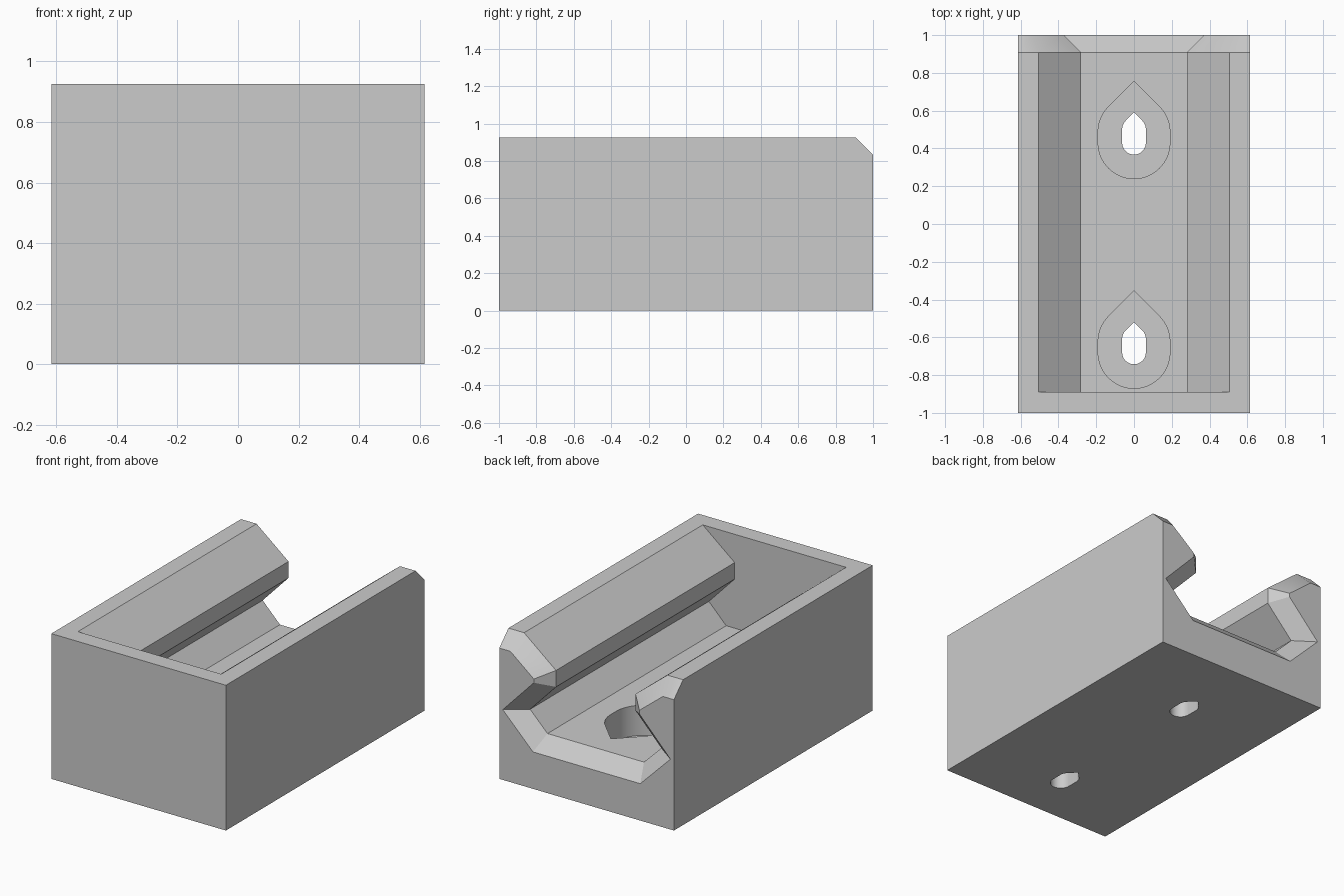
import bpy, bmesh, math
from mathutils import Vector

cube = bpy.data.objects.get("Cube")
if cube:
    bpy.data.objects.remove(cube, do_unlink=True)

HALF_W, HEIGHT, CHAMFER = 0.615, 0.925, 0.092
FLOOR, RECESS_FLOOR = 0.327, 0.135
FRONT, BACK = -1, 1
END_WALL, CHAMFER_START = -0.89, BACK - CHAMFER

grey = bpy.data.materials.new("plain grey")
grey.use_nodes = True
grey.diffuse_color = (0.6, 0.6, 0.6, 1)
grey.node_tree.nodes["Principled BSDF"].inputs["Base Color"].default_value = (0.6, 0.6, 0.6, 1)

bm = bmesh.new()


def face(points):
    """Add a face of the +x half together with its mirror image."""
    bm.faces.new([bm.verts.new(p) for p in points])
    bm.faces.new([bm.verts.new((-x, y, z)) for x, y, z in reversed(points)])


def strip(a, b):
    """Join two point rows with quads."""
    for i in range(len(a) - 1):
        face([a[i], a[i + 1], b[i + 1], b[i]])


def offset(path, d):
    """Move an open path to its right by d with mitred corners."""
    edges = [(q - p).normalized() for p, q in zip(path, path[1:])]
    normals = [Vector((e.y, -e.x)) for e in edges]
    before, after = normals[:1] + normals, normals + normals[-1:]
    return [p + (m + n) * (d / (1 + m.dot(n))) for p, m, n in zip(path, before, after)]


def half_teardrop(r, low, high, shift):
    """Right half of a pointed slot, from its tip to its round bottom."""
    points = [(0, high + r * math.sqrt(2) + shift)]
    for cy, start, end, steps in ((high, 45, 0, 8), (low, 0, -90, 16)):
        for i in range(steps + 1):
            a = math.radians(start + (end - start) * i / steps)
            points.append((r * math.cos(a), cy + r * math.sin(a) + shift))
    points[-1] = (0, low - r + shift)
    return points


def at_z(outline, z):
    return [(x, y, z) for x, y in outline]


def at_y(outline, y):
    return [(x, y, z) for x, z in outline]


# Undercut channel section, from the floor centre to the outer top edge
section = [Vector(p) for p in ((0, FLOOR), (0.34, FLOOR), (0.462, 0.449), (0.28, 0.64),
                               (0.28, 0.745), (0.505, HEIGHT), (HALF_W, HEIGHT))]
inner = at_y(section, END_WALL)
mouth = at_y(section, CHAMFER_START)
flare = at_y(offset(section, CHAMFER), BACK)

# Channel walls and rim, then the chamfered open end
strip(inner[1:], mouth[1:])
strip(mouth, flare)

# Outer faces and the closed end of the channel
face(flare + [(HALF_W, BACK, 0), (0, BACK, 0)])
face(inner[:-1] + [(0, END_WALL, HEIGHT)])
face([(0, END_WALL, HEIGHT), inner[-2], inner[-1], (HALF_W, FRONT, HEIGHT), (0, FRONT, HEIGHT)])
face([(0, FRONT, 0), (HALF_W, FRONT, 0), (HALF_W, FRONT, HEIGHT), (0, FRONT, HEIGHT)])
face([(HALF_W, FRONT, 0), (HALF_W, BACK, 0), flare[-1], mouth[-1], inner[-1],
      (HALF_W, FRONT, HEIGHT)])

# Teardrop screw holes sunk in wider flat recesses
floor_edge, base_edge = [], []
for shift in (0, -1.11):
    recess = half_teardrop(0.19, 0.43, 0.487, shift)
    hole = half_teardrop(0.0625, 0.43, 0.502, shift)
    strip(at_z(recess, FLOOR), at_z(recess, RECESS_FLOOR))
    face(at_z(recess + hole[::-1], RECESS_FLOOR))
    strip(at_z(hole, RECESS_FLOOR), at_z(hole, 0))
    floor_edge += at_z(recess, FLOOR)
    base_edge += at_z(hole, 0)

# Channel floor and underside, cut around the holes
face([inner[0], inner[1], mouth[1], mouth[0]] + floor_edge)
face([(0, FRONT, 0), (HALF_W, FRONT, 0), (HALF_W, BACK, 0), (0, BACK, 0)] + base_edge)

# Weld into one closed solid
bmesh.ops.remove_doubles(bm, verts=bm.verts[:], dist=0.0001)
bm.normal_update()
bmesh.ops.recalc_face_normals(bm, faces=bm.faces[:])
mesh = bpy.data.meshes.new("rail_block")
bm.to_mesh(mesh)
bm.free()
mesh.materials.append(grey)
block = bpy.data.objects.new("rail_block", mesh)
bpy.context.collection.objects.link(block)

bpy.ops.object.select_all(action="DESELECT")
bpy.context.view_layer.objects.active = block
block.select_set(True)
bpy.ops.object.shade_smooth_by_angle(angle=math.radians(30))
